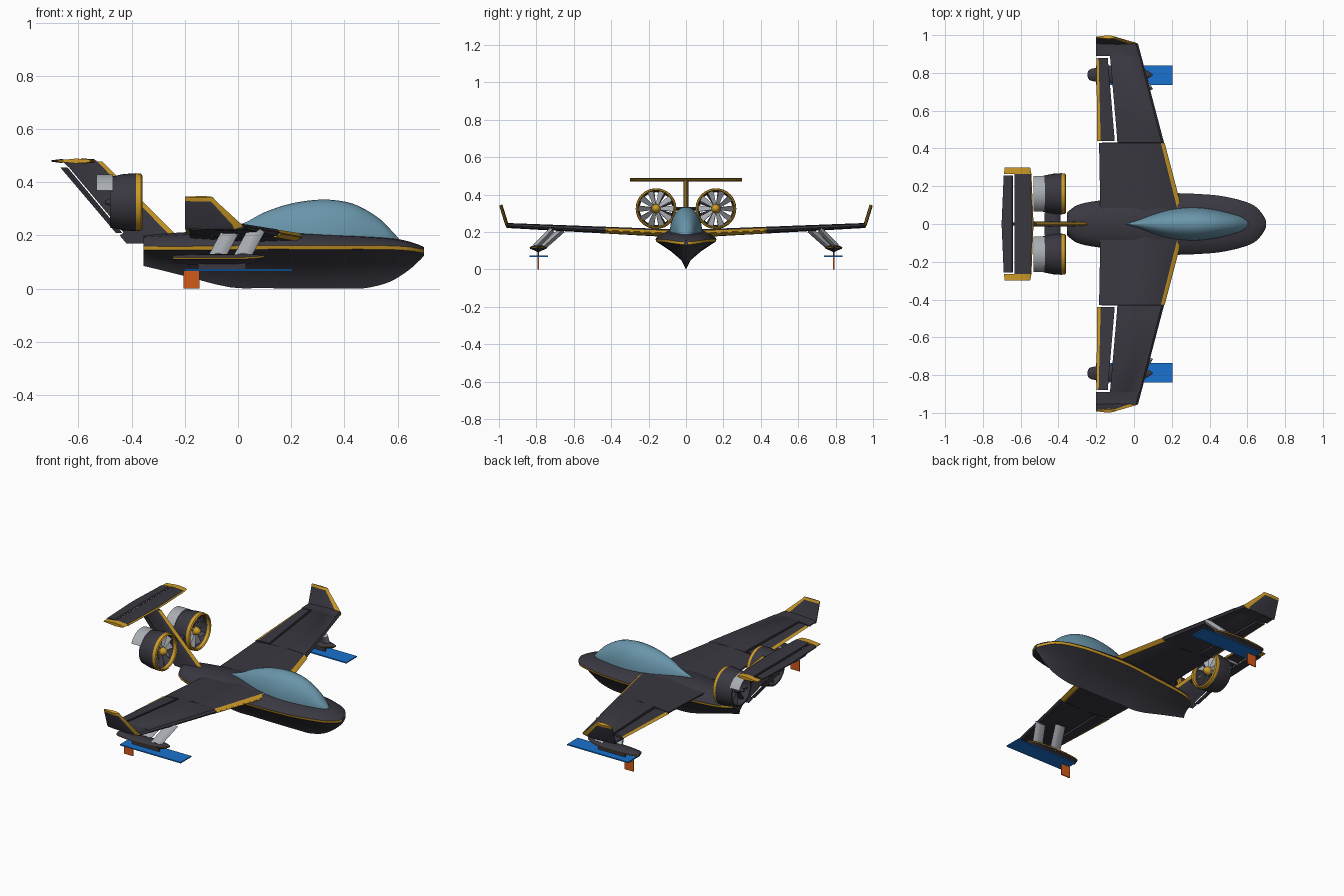
import bpy, bmesh, math
from mathutils import Vector

cube = bpy.data.objects.get("Cube")
if cube:
    bpy.data.objects.remove(cube)


def material(name, r, g, b):
    m = bpy.data.materials.new(name)
    m.use_nodes = True
    m.diffuse_color = (r, g, b, 1)
    m.node_tree.nodes["Principled BSDF"].inputs["Base Color"].default_value = (r, g, b, 1)
    return m


DARK = material("charcoal", 0.042, 0.039, 0.052)
GOLD = material("gold", 0.62, 0.33, 0.02)
GLASS = material("canopy blue", 0.14, 0.30, 0.40)
GREY = material("light grey", 0.40, 0.42, 0.45)
BLUE = material("foil blue", 0.01, 0.17, 0.62)
ORANGE = material("orange", 0.65, 0.10, 0.01)


def finish(name, bm, mats, mirror=False, angle=35):
    bmesh.ops.recalc_face_normals(bm, faces=bm.faces)
    mesh = bpy.data.meshes.new(name)
    bm.to_mesh(mesh)
    bm.free()
    for m in mats:
        mesh.materials.append(m)
    mesh.shade_smooth()
    mesh.set_sharp_from_angle(angle=math.radians(angle))
    ob = bpy.data.objects.new(name, mesh)
    bpy.context.collection.objects.link(ob)
    if mirror:
        mod = ob.modifiers.new("Mirror", 'MIRROR')
        mod.use_axis = (False, True, False)
        mod.use_mirror_merge = False
    return ob


def loft(name, rings, mats, rule=None, mirror=False, closed=False, angle=35):
    """Skin rings of points; rule(ring, segment) gives the material index."""
    bm = bmesh.new()
    vs = [[bm.verts.new(p) for p in r] for r in rings]
    n, count = len(rings[0]), len(rings)
    for i in range(count if closed else count - 1):
        a, b = vs[i], vs[(i + 1) % count]
        for k in range(n):
            f = bm.faces.new((a[k], a[(k + 1) % n], b[(k + 1) % n], b[k]))
            f.material_index = rule(i, k) if rule else 0
    if not closed:
        for end in (0, -1):
            f = bm.faces.new(vs[end])
            f.material_index = rule(min(count - 2, count + 2 * end), n // 2) if rule and end else 0
    return finish(name, bm, mats, mirror, angle)


def curve(keys, steps=4):
    """Smooth a list of section tuples."""
    out = []
    for i in range(len(keys) - 1):
        q = [Vector(keys[max(0, min(len(keys) - 1, i + d))]) for d in (-1, 0, 1, 2)]
        for s in range(steps):
            t = s / steps
            out.append(tuple(0.5 * (2 * q[1] + (q[2] - q[0]) * t
                       + (2 * q[0] - 5 * q[1] + 4 * q[2] - q[3]) * t * t
                       + (3 * q[1] - q[0] - 3 * q[2] + q[3]) * t ** 3)))
    return out + [tuple(keys[-1])]


def foil(le, te, y, z, h, n=(0, 1), g=0.1, blunt=0.2):
    """Aerofoil ring along x; n is the thickness direction in y, z."""
    prof = [(0, 0), (g, .7), (.45, 1), (1, blunt), (1, -blunt), (.45, -1), (g, -.7)]
    return [(le + (te - le) * f, y + n[0] * h * s, z + n[1] * h * s) for f, s in prof]


def edge(i, k):
    return 1 if k in (0, 6) else 0


def hull(name, keys, band, y0=0, mirror=False):
    """Boat hull from (x, half width, keel, chine, deck) with a gold chine band."""
    rings = []
    for x, w, k, c, t in curve(keys):
        h, d = c - band - k, t - c
        half = [(.15, k + .33 * h), (.5, k + .66 * h), (.77, k + .86 * h), (.97, c - band),
                (1, c + band), (.92, c + max(band, .4 * d)), (.6, c + .85 * d)]
        ring = [(0, k)] + half + [(0, t)] + [(-a, b) for a, b in reversed(half)]
        rings.append([(x, y0 + a * w, b) for a, b in ring])
    return loft(name, rings, [DARK, GOLD], lambda i, k: 1 if k in (4, 11) else 0, mirror)


def lathe(name, prof, mats, rule=None, y=.16, z=.325, closed=True, n=32):
    rings = []
    for x, r in prof:
        rings.append([(x, y + r * math.cos(math.tau * k / n), z + r * math.sin(math.tau * k / n))
                      for k in range(n)])
    return loft(name, rings, mats, rule, True, closed)


def box(name, x, y, z, mat, mirror=True):
    loft(name, [[(a, y[0], z[0]), (a, y[1], z[0]), (a, y[1], z[1]), (a, y[0], z[1])] for a in x],
         [mat], mirror=mirror)


# Fuselage and canopy
hull("fuselage", [(-.355, .06, .085, .152, .2), (-.3, .1, .072, .152, .205), (-.2, .122, .047, .152, .212),
                  (-.03, .14, .005, .154, .22), (.1, .155, .002, .155, .222), (.23, .163, 0, .155, .215),
                  (.4, .155, 0, .155, .205), (.48, .145, .002, .155, .2), (.57, .124, .025, .154, .192),
                  (.64, .095, .068, .15, .178), (.685, .045, .108, .143, .163), (.7, .012, .125, .14, .155)],
     .007)
rings = []
for x, w, t in curve([(-.045, .004, .224), (.03, .027, .25), (.1, .052, .287), (.2, .078, .32),
                      (.32, .088, .335), (.43, .076, .32), (.52, .054, .272), (.57, .037, .226),
                      (.603, .012, .19)]):
    rings.append([(x, w * math.cos(math.pi * k / 16), .18 + (t - .18) * math.sin(math.pi * k / 16) ** .9)
                  for k in range(17)])
loft("canopy", rings, [GLASS], angle=60)


# Wings, with a stepped bay for the aileron
def wing_z(y):
    return .19 + .047 * y


def wing_le(y):
    return .23 - .2625 * (y - .16)


wing = []
for y, te in [(.05, -.18), (.16, -.18), (.43, -.185), (.431, -.088), (.5, -.093),
              (.889, -.127), (.89, -.2), (.955, -.2)]:
    wing.append(foil(wing_le(y), te, y, wing_z(y), .022 - .009 * y, g=.05,
                     blunt=.75 if te > -.15 else .2))
loft("wing", wing, [DARK, GOLD], lambda i, k: 1 if i < 2 and k in (0, 6) else 0, True)
loft("wing_root_trim", [foil(wing_le(y) + .003, wing_le(y) - .045, y, wing_z(y) - .005, .013, g=.3)
                        for y in (.13, .43)], [GOLD], mirror=True)
loft("aileron", [foil(-.195 - .004 * i, te, y, wing_z(y), .011, g=.2, blunt=1)
                 for i, (y, te) in enumerate([(.44, -.102), (.878, -.139)])], [DARK, GOLD], edge, True)

# Winglets with gold leading edge and cap
nrm = (.94, -.35)
loft("winglet", [foil(le, te, y, z, .009, nrm, .16) for le, te, y, z in
                 [(.02, -.2, .95, .225), (.015, -.2, .958, .24), (-.083, -.2, .986, .33), (-.095, -.2, .99, .345)]],
     [DARK, GOLD], lambda i, k: 1 if i == 2 or k in (0, 6) else 0, True)

# Tail fin and rudder
side = (1, 0)
loft("tail_fin", [foil(le, te, 0, z, .013, side, .13) for le, te, z in
                  [(-.23, -.42, .17), (-.23, -.445, .2), (-.24, -.43, .21), (-.488, -.635, .455),
                   (-.51, -.66, .478)]], [DARK, GOLD], edge)
loft("rudder", [foil(le, te, 0, z, .007, side) for le, te, z in [(-.436, -.46, .21), (-.641, -.668, .455)]], [DARK])

# Tailplane with gold tips, and elevator
loft("tailplane", [foil(le, te, y, .48, .009, g=.07, blunt=.6) for y, le, te in
                   [(-.265, -.543, -.632), (0, -.532, -.632), (.265, -.543, -.632)]], [DARK, GOLD], edge)
loft("tailplane_tip", [foil(le, te, y, .48, .009) for y, le, te in
                       [(.265, -.543, -.688), (.3, -.55, -.685)]], [GOLD], mirror=True)
loft("elevator", [foil(-.64, te, y, .48, .007, blunt=.4) for y, te in
                  [(-.258, -.69), (0, -.701), (.258, -.69)]], [DARK])

# Ducted fans
lathe("engine_duct", [(-.36, .1), (-.365, .107), (-.383, .109), (-.43, .106), (-.482, .095),
                      (-.482, .088), (-.42, .094), (-.383, .095), (-.365, .095)],
      [DARK, GOLD], lambda i, k: 1 if i in (0, 1, 7, 8) else 0)
lathe("spinner", [(-.362, .002), (-.367, .012), (-.38, .021), (-.4, .025)], [GOLD], closed=False, n=20)
lathe("engine_hub", [(-.4, .025), (-.46, .024), (-.5, .006)], [DARK], closed=False, n=20)


def fan(name, x, count, twist, chord, mat):
    bm = bmesh.new()
    for b in range(count):
        a = math.tau * b / count
        out = Vector((0, math.cos(a), math.sin(a)))
        tan = Vector((0, -math.sin(a), math.cos(a)))
        vs = []
        for r, c, tw in ((.018, .5, twist), (.095, 1, twist * 1.25)):
            d = (Vector((1, 0, 0)) * math.cos(tw) + tan * math.sin(tw)) * chord * c / 2
            mid = Vector((x, .16, .325)) + out * r
            off = d.cross(out).normalized() * .0015
            vs.append([bm.verts.new(mid + s * d + o * off) for s, o in ((1, 1), (-1, 1), (-1, -1), (1, -1))])
        for k in range(4):
            bm.faces.new((vs[0][k], vs[0][k - 1], vs[1][k - 1], vs[1][k]))
        bm.faces.new(vs[0])
        bm.faces.new(vs[1])
    finish(name, bm, [mat], True)


fan("fan_blades", -.40, 10, .75, .04, GREY)
fan("stator_vanes", -.45, 9, .3, .03, DARK)

# Curved exhaust deflectors over the back of each duct
rings = []
for k in range(17):
    a = math.radians(25 + 130 * k / 16)
    rings.append([(x, .16 + r * math.cos(a), .325 + r * math.sin(a))
                  for x, r in ((-.47, .1), (-.47, .104), (-.533, .104), (-.533, .1))])
loft("exhaust_deflector", rings, [GREY], mirror=True)
loft("engine_pylon", [foil(-.39, -.475, y, .325, .01) for y in (-.062, .062)], [DARK])

# Outrigger floats, struts, foils and skegs
hull("float", [(-.245, .012, .105, .114, .122), (-.225, .032, .095, .114, .128), (-.12, .045, .087, .114, .13),
               (0, .042, .087, .114, .13), (.06, .027, .098, .117, .129), (.097, .005, .117, .121, .126)],
     .003, .79, True)
for name, bottom, top, lean in (("inner_strut", .765, .66, -.05), ("outer_strut", .805, .715, .045)):
    loft(name, [foil(lean + .005, lean - .06, bottom, .12, .017, (.6, .8), .2, .5),
                foil(lean + .055, lean - .01, top, .213, .017, (.6, .8), .2, .5)], [GREY], mirror=True)
box("water_foil", (-.2, .205), (.737, .838), (.067, .074), BLUE)
box("foil_mount", (-.15, .03), (.785, .795), (.07, .1), DARK)
box("skeg", (-.205, -.145), (.787, .793), (0, .068), ORANGE)
